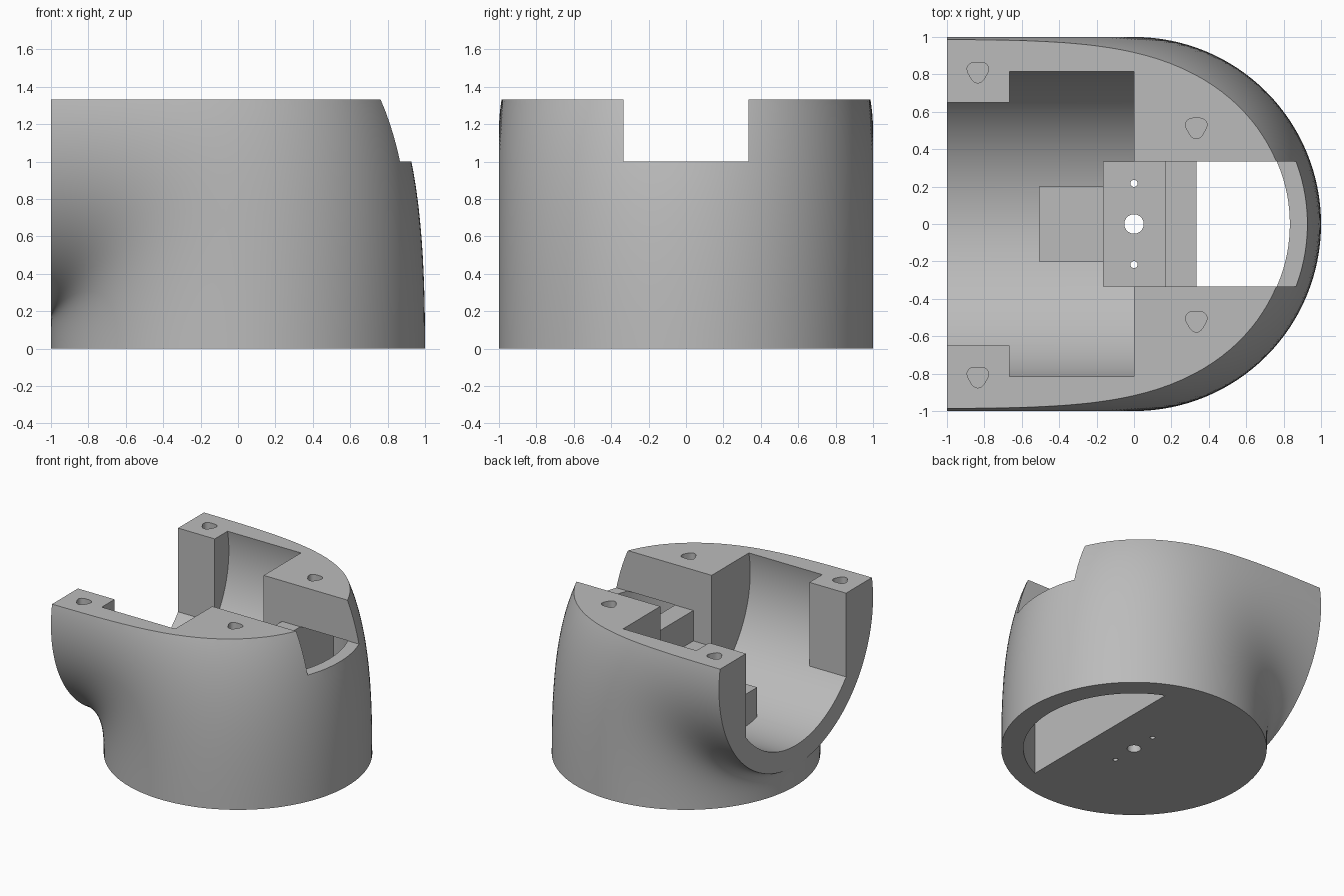
import bpy, bmesh
from math import sin, cos, pi, sqrt, acos
from mathutils import Vector

if "Cube" in bpy.data.objects:
    bpy.data.objects.remove(bpy.data.objects["Cube"], do_unlink=True)

TOP = 4 / 3            # flat top of the housing
SLOT = 1.0             # floor of the rear slot
PLATE = 0.75           # top of the mounting plate
BORE = 5 / 6           # inner radius
AXIS = 7 / 6           # height of the horizontal bore
THIRD, SIXTH = 1 / 3, 1 / 6

grey = bpy.data.materials.new("plain_grey")
grey.use_nodes = True
grey.diffuse_color = (0.5, 0.5, 0.5, 1)
grey.node_tree.nodes["Principled BSDF"].inputs["Base Color"].default_value = (0.5, 0.5, 0.5, 1)


def finish(name, bm):
    bmesh.ops.recalc_face_normals(bm, faces=bm.faces)
    mesh = bpy.data.meshes.new(name)
    bm.to_mesh(mesh)
    bm.free()
    mesh.materials.append(grey)
    ob = bpy.data.objects.new(name, mesh)
    bpy.context.collection.objects.link(ob)
    return ob


def prism(name, outline, lo, hi, axis="z"):
    """Extrude a flat outline along z or x."""
    bm = bmesh.new()

    def place(p, h):
        return (p[0], p[1], h) if axis == "z" else (h, p[0], p[1])

    ends = [[bm.verts.new(place(p, h)) for p in outline] for h in (lo, hi)]
    for ring in ends:
        bm.faces.new(ring)
    n = len(outline)
    for i in range(n):
        j = (i + 1) % n
        bm.faces.new((ends[0][i], ends[0][j], ends[1][j], ends[1][i]))
    return finish(name, bm)


def box(name, x, y, z):
    return prism(name, [(x[0], y[0]), (x[1], y[0]), (x[1], y[1]), (x[0], y[1])], *z)


def circle(cx, cy, r, n):
    return [(cx + r * cos(2 * pi * i / n), cy + r * sin(2 * pi * i / n)) for i in range(n)]


def cut(target, tool):
    """Subtract the tool and discard it."""
    mod = target.modifiers.new("cut", "BOOLEAN")
    mod.operation, mod.solver, mod.object = "DIFFERENCE", "EXACT", tool
    bpy.context.view_layer.objects.active = target
    bpy.ops.object.modifier_apply(modifier=mod.name)
    bpy.data.objects.remove(tool, do_unlink=True)


# Outer shell: an upright circle swept into a sideways one
AROUND, STEPS = 128, 40
bm = bmesh.new()
rows = []
for s in range(STEPS + 1):
    t = s / STEPS
    u = 1 - t
    reach = u**3 + 3 * u * u * t + 2.7 * u * t * t
    rise = 1.94 * t * u * u + 3 * t * t * u + t**3
    row = []
    for i in range(AROUND):
        a = 2 * pi * i / AROUND
        row.append(bm.verts.new((-1 + (1 + cos(a)) * reach, sin(a), (AXIS + cos(a)) * rise)))
    rows.append(row)
for r0, r1 in zip(rows, rows[1:]):
    for i in range(AROUND):
        j = (i + 1) % AROUND
        bm.faces.new((r0[i], r0[j], r1[j], r1[i]))
bm.faces.new(rows[0])
bm.faces.new(rows[-1])
housing = finish("elbow_housing", bm)
cut(housing, box("top_cutter", (-3, 3), (-3, 3), (TOP, 4)))

# Bore, leaving the screw posts, plate support and small block standing
bore = prism("bore_cutter", circle(0, AXIS, BORE, 128), -1.2, 0, "x")
for side in (-1, 1):
    span = sorted((side * 0.65, side * 1.5))
    cut(bore, box("post", (-1.5, -2 / 3), span, (-1, 3)))
cut(bore, box("plate_support", (-SIXTH, 0.2), (-THIRD, THIRD), (-1, PLATE)))
cut(bore, box("small_block", (-0.507, -0.1), (-0.2, 0.2), (-1, 0.6)))
cut(housing, bore)

# Rear slot and the pocket over the plate
cut(housing, box("slot_cutter", (-0.02, 1.5), (-THIRD, THIRD), (SLOT, 2)))
cut(housing, box("pocket_cutter", (-0.02, SIXTH), (-THIRD, THIRD), (PLATE, 2)))

# Open cavity behind the plate: a circle segment
half = acos(THIRD / BORE)
segment = [(BORE * cos(a), BORE * sin(a)) for a in (half * (k / 24 - 1) for k in range(49))]
cut(housing, prism("cavity_cutter", segment, -0.5, SLOT + 0.001))

# Shaft hole and two small screw holes through the plate
for y, r in ((0, 0.052), (0.217, 0.019), (-0.217, 0.019)):
    cut(housing, prism("hole_cutter", circle(0, y, r, 32), -0.5, 1.2))

# Three-lobed screw holes in the top
for x, y in ((-0.835, 0.815), (0.333, 0.517)):
    for side in (-1, 1):
        lobes = []
        for k in range(36):
            a = 2 * pi * k / 36
            r = 0.055 - 0.006 * sin(3 * a + pi)
            lobes.append((x + r * cos(a), side * y + r * sin(a)))
        cut(housing, prism("screw_cutter", lobes, TOP - 0.3, 2))

# Smooth curved walls, crisp edges
for ob in bpy.context.selected_objects:
    ob.select_set(False)
housing.select_set(True)
bpy.context.view_layer.objects.active = housing
bpy.ops.object.shade_smooth_by_angle(angle=pi / 6)
